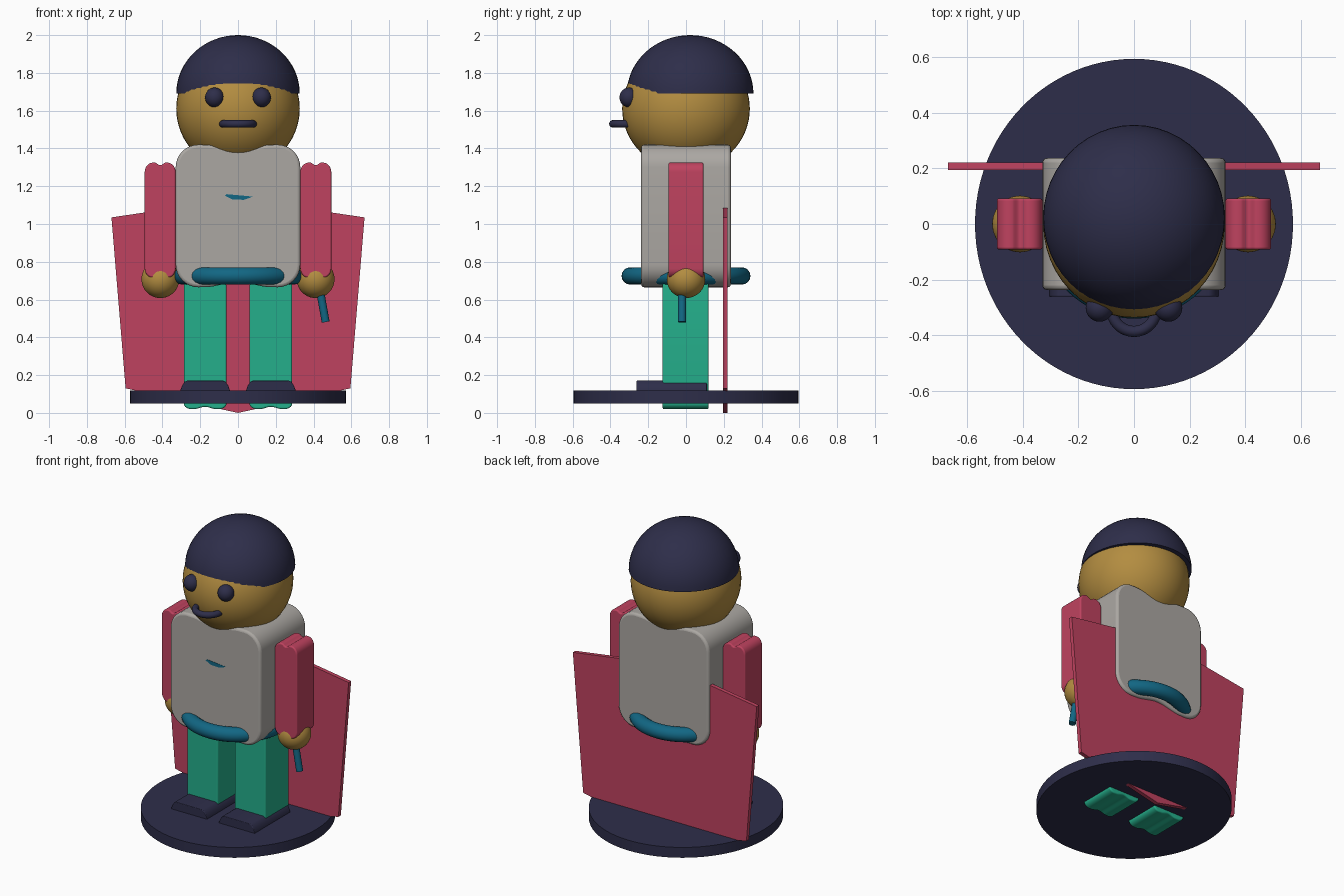
import bpy, bmesh, math
from mathutils import Vector, Matrix

if "Cube" in bpy.data.objects:
    bpy.data.objects.remove(bpy.data.objects["Cube"])


def material(name, rgb):
    m = bpy.data.materials.new(name)
    m.diffuse_color = (*rgb, 1)
    m.use_nodes = True
    m.node_tree.nodes["Principled BSDF"].inputs["Base Color"].default_value = m.diffuse_color
    return m


NAVY = material("navy", (0.027, 0.027, 0.068))
SKIN = material("tan skin", (0.45, 0.265, 0.052))
PINK = material("raspberry", (0.52, 0.055, 0.115))
GREY = material("warm grey", (0.41, 0.39, 0.365))
GREEN = material("green", (0.018, 0.43, 0.26))
TEAL = material("teal", (0.006, 0.135, 0.23))


def finish(name, bm, mat, smooth=True, bevel=0):
    bmesh.ops.recalc_face_normals(bm, faces=bm.faces)
    me = bpy.data.meshes.new(name)
    bm.to_mesh(me)
    bm.free()
    me.materials.append(mat)
    ob = bpy.data.objects.new(name, me)
    bpy.context.collection.objects.link(ob)
    if bevel:
        mod = ob.modifiers.new("soft edges", 'BEVEL')
        mod.width, mod.segments = bevel, 3
        mod.limit_method, mod.angle_limit = 'ANGLE', math.radians(50)
    if smooth:
        bpy.ops.object.select_all(action='DESELECT')
        ob.select_set(True)
        bpy.context.view_layer.objects.active = ob
        bpy.ops.object.shade_smooth_by_angle(angle=math.radians(35))
    return ob


def ellipsoid(name, centre, radii, mat, half=False):
    bm = bmesh.new()
    bmesh.ops.create_uvsphere(bm, u_segments=48, v_segments=32, radius=1)
    if half:
        geom = bm.verts[:] + bm.edges[:] + bm.faces[:]
        bmesh.ops.bisect_plane(bm, geom=geom, plane_co=(0, 0, 0), plane_no=(0, 0, 1),
                               clear_inner=True, dist=1e-4)
        bmesh.ops.contextual_create(bm, geom=[e for e in bm.edges if e.is_boundary])
    bmesh.ops.scale(bm, vec=radii, verts=bm.verts)
    bmesh.ops.translate(bm, vec=centre, verts=bm.verts)
    return finish(name, bm, mat)


def cylinder(name, start, end, radii, mat, sides=32):
    a, b = Vector(start), Vector(end)
    bm = bmesh.new()
    bmesh.ops.create_cone(bm, cap_ends=True, segments=sides, radius1=1, radius2=1,
                          depth=(b - a).length)
    bmesh.ops.scale(bm, vec=(*radii, 1), verts=bm.verts)
    rot = Vector((0, 0, 1)).rotation_difference(b - a).to_matrix().to_4x4()
    bmesh.ops.transform(bm, matrix=Matrix.Translation((a + b) / 2) @ rot, verts=bm.verts)
    return finish(name, bm, mat)


def ring(name, centre, major, minor, mat, n=64, k=16):
    bm = bmesh.new()
    rows = []
    for i in range(n):
        u = 2 * math.pi * i / n
        row = []
        for j in range(k):
            v = 2 * math.pi * j / k
            r = major + minor * math.cos(v)
            row.append(bm.verts.new((centre[0] + r * math.cos(u), centre[1] + r * math.sin(u),
                                     centre[2] + minor * math.sin(v))))
        rows.append(row)
    for i in range(n):
        for j in range(k):
            p, q = rows[i], rows[(i + 1) % n]
            bm.faces.new((p[j], q[j], q[(j + 1) % k], p[(j + 1) % k]))
    return finish(name, bm, mat)


def extrude(name, profile, y0, y1, mat, smooth=True, bevel=0):
    """Extrude an x-z outline along y."""
    bm = bmesh.new()
    face = bm.faces.new([bm.verts.new((x, y0, z)) for x, z in profile])
    new = bmesh.ops.extrude_face_region(bm, geom=[face])
    bmesh.ops.translate(bm, vec=(0, y1 - y0, 0),
                        verts=[v for v in new['geom'] if isinstance(v, bmesh.types.BMVert)])
    return finish(name, bm, mat, smooth, bevel)


def soft_outline(cx, w, z0, z1, rx, rz, dip, span):
    """Rounded rectangle whose top and bottom edges dip at the centre."""
    quarter = []
    for i in range(9):
        t = math.pi / 2 * i / 8
        quarter.append((w - rx + rx * math.cos(t), rz - rz * math.sin(t)))
    for i in range(1, 9):
        x = span * (1 - i / 8)
        quarter.append((x, dip * (0.5 + 0.5 * math.cos(math.pi * x / span))))
    right_top = [(cx + x, z1 - d) for x, d in quarter]
    left_top = [(cx - x, z1 - d) for x, d in reversed(quarter[:-1])]
    left_low = [(cx - x, z0 + d) for x, d in quarter]
    right_low = [(cx + x, z0 + d) for x, d in reversed(quarter[:-1])]
    return right_top + left_top + left_low + right_low


# Stand
cylinder("base_disc", (0, 0, 0.05), (0, 0, 0.118), (0.573, 0.595), NAVY, 96)

# Head, cap of hair and face
ellipsoid("head", (0, 0, 1.61), (0.327, 0.338, 0.327), SKIN)
ellipsoid("hair", (0, 0.022, 1.69), (0.327, 0.335, 0.31), NAVY, half=True)
ring("mouth", (0, -0.307, 1.53), 0.08, 0.02, NAVY)

# Torso with belt and small chest mark
extrude("torso", soft_outline(0, 0.33, 0.665, 1.42, 0.12, 0.12, 0.028, 0.18),
        -0.237, 0.237, GREY, bevel=0.015)
ring("belt", (0, 0, 0.725), 0.295, 0.046, TEAL)
mark = [(-0.07, 1.15), (-0.03, 1.13), (0.03, 1.128), (0.08, 1.145), (-0.06, 1.158)]
extrude("chest_mark", mark, -0.2385, -0.234, TEAL, smooth=False)

# Cape
half_cape = [(0.33, 1.085), (0.67, 1.035), (0.595, 0.13)]
cape = [(0, 1.12)] + half_cape + [(0, 0)] + [(-x, z) for x, z in reversed(half_cape)]
extrude("cape", cape, 0.195, 0.221, PINK, smooth=False)

# Paired parts
for side, s in (("right", 1), ("left", -1)):
    ellipsoid(side + "_eye", (s * 0.124, -0.302, 1.67), (0.05, 0.05, 0.052), NAVY)
    extrude(side + "_arm", soft_outline(s * 0.412, 0.082, 0.715, 1.325, 0.045, 0.05, 0.014, 0.03),
            -0.092, 0.092, PINK, bevel=0.008)
    ellipsoid(side + "_hand", (s * 0.411, 0, 0.708), (0.1, 0.102, 0.1), SKIN)
    extrude(side + "_leg", soft_outline(s * 0.174, 0.113, 0.02, 0.70, 0.04, 0.03, 0.012, 0.06),
            -0.124, 0.12, GREEN, bevel=0.008)
    half_foot = [(0.131, 0.10), (0.131, 0.12), (0.122, 0.145), (0.108, 0.165), (0.095, 0.171)]
    foot = [(s * 0.174 + x, z) for x, z in half_foot]
    foot += [(s * 0.174 - x, z) for x, z in reversed(half_foot)]
    extrude(side + "_shoe", foot, -0.262, 0.11, NAVY, bevel=0.004)

# Short stick held in one hand
cylinder("stick", (0.425, -0.021, 0.70), (0.464, -0.021, 0.481), (0.021, 0.021), TEAL, 24)
